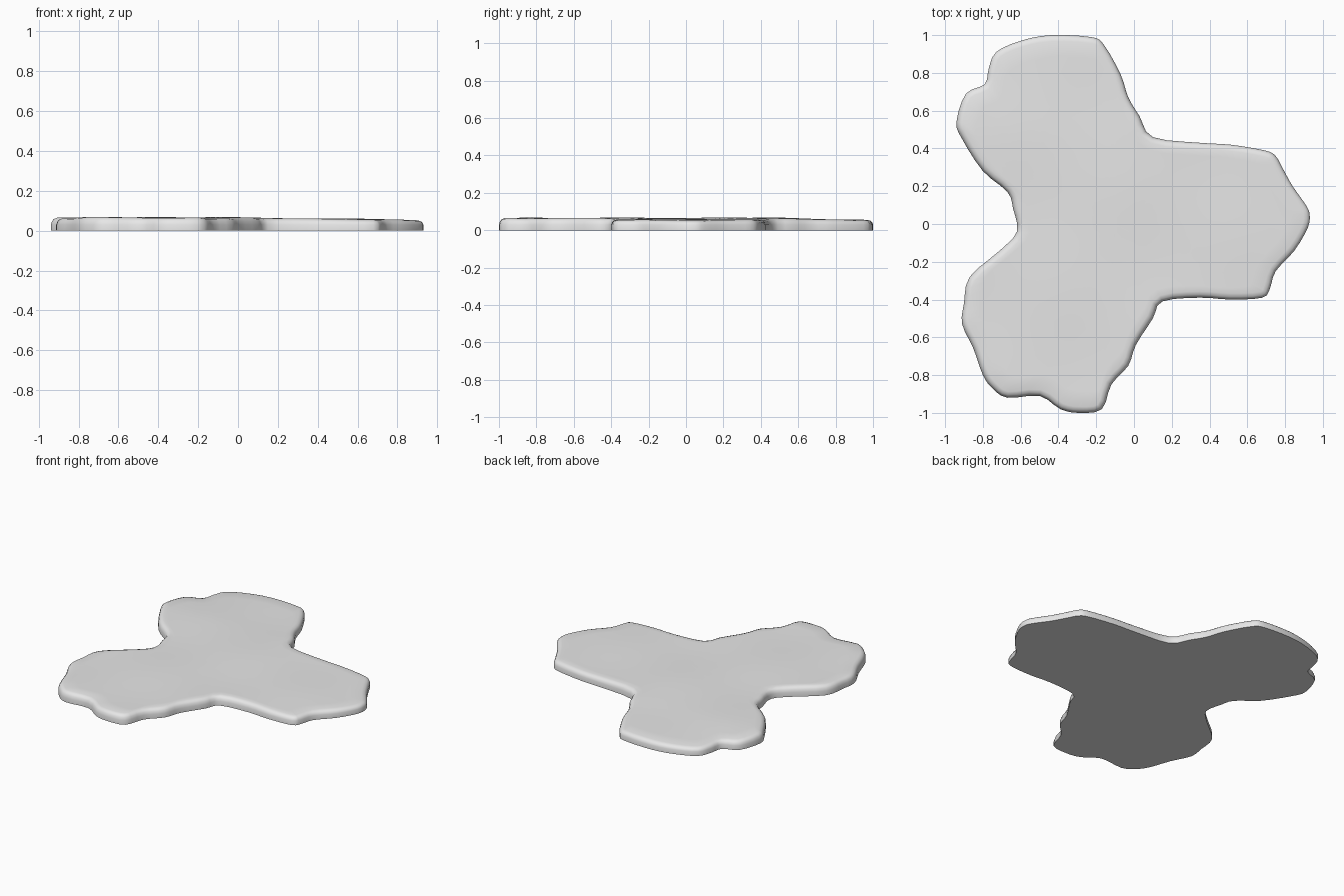
import bpy
import bmesh
import math
from mathutils import Vector

old_cube = bpy.data.objects.get("Cube")
if old_cube:
    bpy.data.objects.remove(old_cube, do_unlink=True)

# Outline of the three-lobed slab, in hundredths of a unit, counter-clockwise
OUTLINE = [
    (93, 5), (91, 10), (84, 20), (79, 29), (75, 36), (69, 39), (51, 42),
    (35, 43), (10, 46), (3, 57), (-3, 67), (-7, 79), (-16, 95), (-23, 99),
    (-44, 100), (-60, 97), (-73, 91), (-77, 82), (-79, 74), (-89, 69),
    (-94, 54), (-91, 45), (-80, 28), (-67, 17), (-64, 8), (-62, -4),
    (-71, -14), (-87, -28), (-90, -42), (-91, -53), (-85, -66), (-80, -80),
    (-75, -87), (-67, -92), (-50, -91), (-39, -98), (-29, -100), (-17, -98),
    (-12, -85), (-3, -75), (1, -64), (10, -50), (15, -41), (35, -39),
    (51, -40), (68, -39), (72, -34), (75, -25), (85, -14), (92, -2),
]
CENTRE = Vector((-0.1, 0))
STEPS = 3
WALL = 0.03


def smooth_loop(points):
    """Closed Catmull-Rom curve through the points."""
    result = []
    count = len(points)
    for i in range(count):
        a, b, c, d = (points[(i + k) % count] for k in (-1, 0, 1, 2))
        for step in range(STEPS):
            t = step / STEPS
            result.append(b + (c - a) * t / 2
                          + (a * 2 - b * 5 + c * 4 - d) * t * t / 2
                          + (b * 3 - a - c * 3 + d) * t ** 3 / 2)
    return result


def inset(loop, distance):
    """Move each point of the loop inward along its normal."""
    result = []
    for i, p in enumerate(loop):
        tangent = (loop[(i + 1) % len(loop)] - loop[i - 1]).normalized()
        result.append(p + Vector((-tangent.y, tangent.x)) * distance)
    return result


def top_height(p):
    """Gently rolling top that falls off to the left and back tips."""
    ripple = math.sin(p.x * 4 + p.y * 9) + math.sin(p.y * 5 - p.x * 8)
    height = 0.065 + ripple * 0.0015
    height -= 0.012 * max(0, p.x)
    return height - 0.025 * max(0, p.y - 0.5)


rim = smooth_loop([Vector(p) / 100 for p in OUTLINE])
bm = bmesh.new()


def add_ring(loop, rise):
    """Ring of vertices; rise goes from the wall top to the upper surface."""
    return [bm.verts.new((p.x, p.y, WALL + rise * (top_height(p) - WALL)))
            for p in loop]


# Flat base, upright wall and rounded edge
rings = [[bm.verts.new((p.x, p.y, 0)) for p in rim]]
for depth, rise in ((0, 0), (0.006, 0.5), (0.015, 0.82), (0.033, 1)):
    rings.append(add_ring(inset(rim, depth), rise))

# Rolling upper surface, as rings shrinking to the centre
inner = inset(rim, 0.033)
for k in range(11, 0, -1):
    rings.append(add_ring([CENTRE.lerp(p, k / 12) for p in inner], 1))

for low, high in zip(rings, rings[1:]):
    for i in range(len(low)):
        j = (i + 1) % len(low)
        bm.faces.new((low[i], low[j], high[j], high[i]))

hub = bm.verts.new((CENTRE.x, CENTRE.y, top_height(CENTRE)))
last = rings[-1]
for i in range(len(last)):
    bm.faces.new((last[i], last[(i + 1) % len(last)], hub))
bm.faces.new(list(reversed(rings[0])))
bmesh.ops.recalc_face_normals(bm, faces=bm.faces)

mesh = bpy.data.meshes.new("stone_slab")
bm.to_mesh(mesh)
bm.free()
slab = bpy.data.objects.new("stone_slab", mesh)
bpy.context.collection.objects.link(slab)

# Plain grey material
grey = bpy.data.materials.new("stone_grey")
grey.use_nodes = True
colour = (0.8, 0.8, 0.8, 1)
grey.diffuse_color = colour
grey.node_tree.nodes["Principled BSDF"].inputs["Base Color"].default_value = colour
mesh.materials.append(grey)

bpy.ops.object.select_all(action='DESELECT')
slab.select_set(True)
bpy.context.view_layer.objects.active = slab
bpy.ops.object.shade_smooth_by_angle(angle=math.radians(40))
